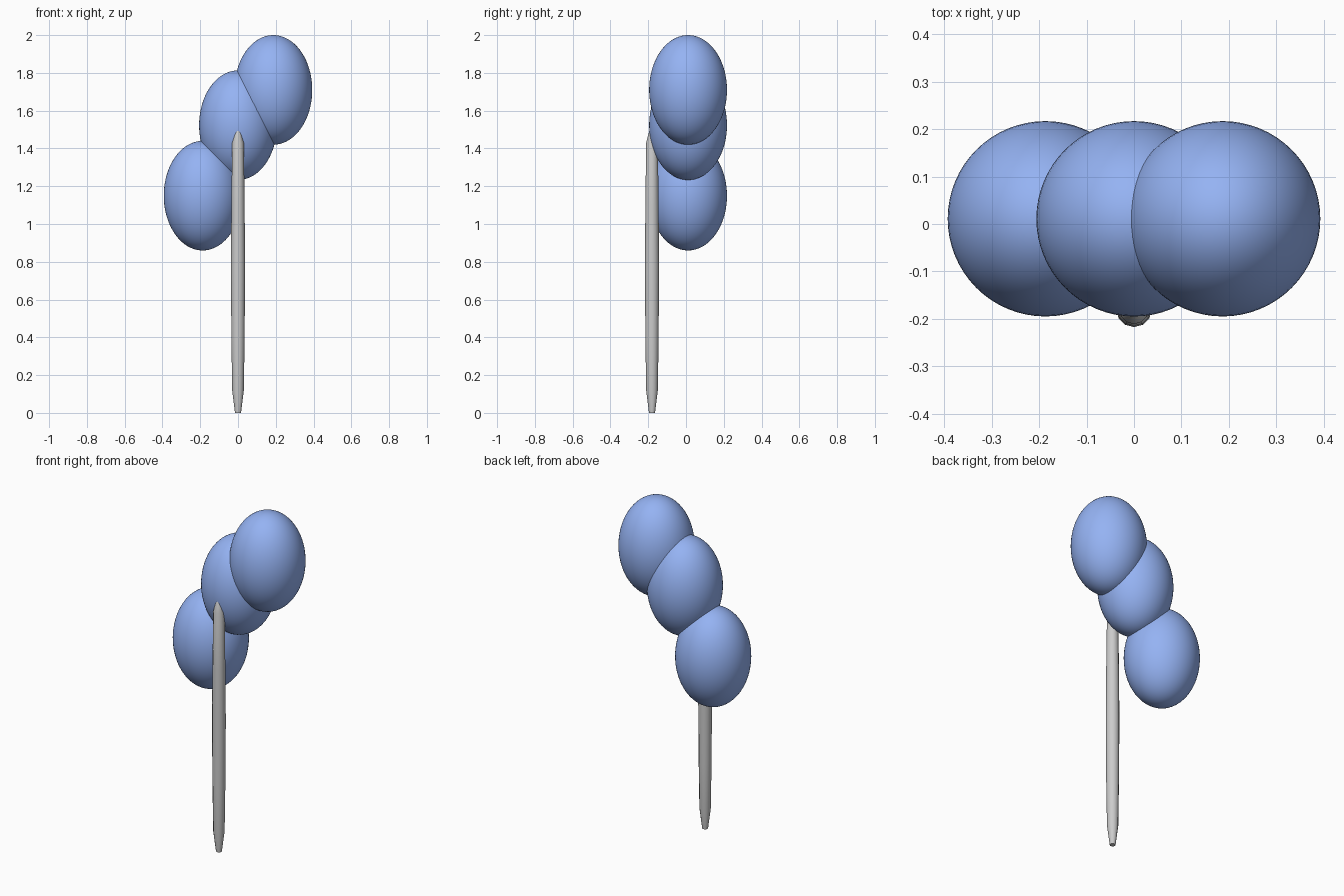
import bpy, bmesh, math

if "Cube" in bpy.data.objects:
    bpy.data.objects.remove(bpy.data.objects["Cube"])


def coloured(name, rgb):
    mat = bpy.data.materials.new(name)
    mat.diffuse_color = (*rgb, 1)
    mat.use_nodes = True
    mat.node_tree.nodes["Principled BSDF"].inputs["Base Color"].default_value = mat.diffuse_color
    return mat


def ellipsoid(name, centre, radii, mat):
    bpy.ops.mesh.primitive_uv_sphere_add(segments=64, ring_count=40, location=centre)
    ob = bpy.context.object
    ob.name = name
    ob.scale = radii
    bpy.ops.object.transform_apply(location=False, rotation=False, scale=True)
    bpy.ops.object.shade_smooth()
    ob.data.materials.append(mat)


def lathe(name, profile, centre, sides):
    bm = bmesh.new()
    rings = [[bm.verts.new((r * math.cos(2 * math.pi * i / sides),
                            r * math.sin(2 * math.pi * i / sides), z))
              for i in range(sides)] for r, z in profile]
    for low, high in zip(rings, rings[1:]):
        for i in range(sides):
            j = (i + 1) % sides
            bm.faces.new((low[i], low[j], high[j], high[i]))
    bm.faces.new(rings[0][::-1])
    bm.faces.new(rings[-1])
    mesh = bpy.data.meshes.new(name)
    bm.to_mesh(mesh)
    bm.free()
    ob = bpy.data.objects.new(name, mesh)
    bpy.context.collection.objects.link(ob)
    ob.location = centre
    bpy.ops.object.select_all(action='DESELECT')
    ob.select_set(True)
    bpy.context.view_layer.objects.active = ob
    bpy.ops.object.shade_smooth_by_angle(angle=math.radians(32))


# Three overlapping blue blooms climbing to the right
blue = coloured("bloom_blue", (0.30, 0.45, 0.90))
for name, x, z in (("lower_bloom", -0.187, 1.15),
                   ("middle_bloom", 0.0, 1.523),
                   ("upper_bloom", 0.187, 1.71)):
    ellipsoid(name, (x, 0.011, z), (0.206, 0.206, 0.29), blue)

# Tapered stem in front, with a blunt foot and pointed tip
lathe("stem", [(0.016, 0), (0.031, 0.12), (0.035, 0.40), (0.0375, 0.78),
               (0.035, 1.10), (0.031, 1.43), (0.018, 1.48), (0.003, 1.53)],
      (0, -0.18, 0), 12)
